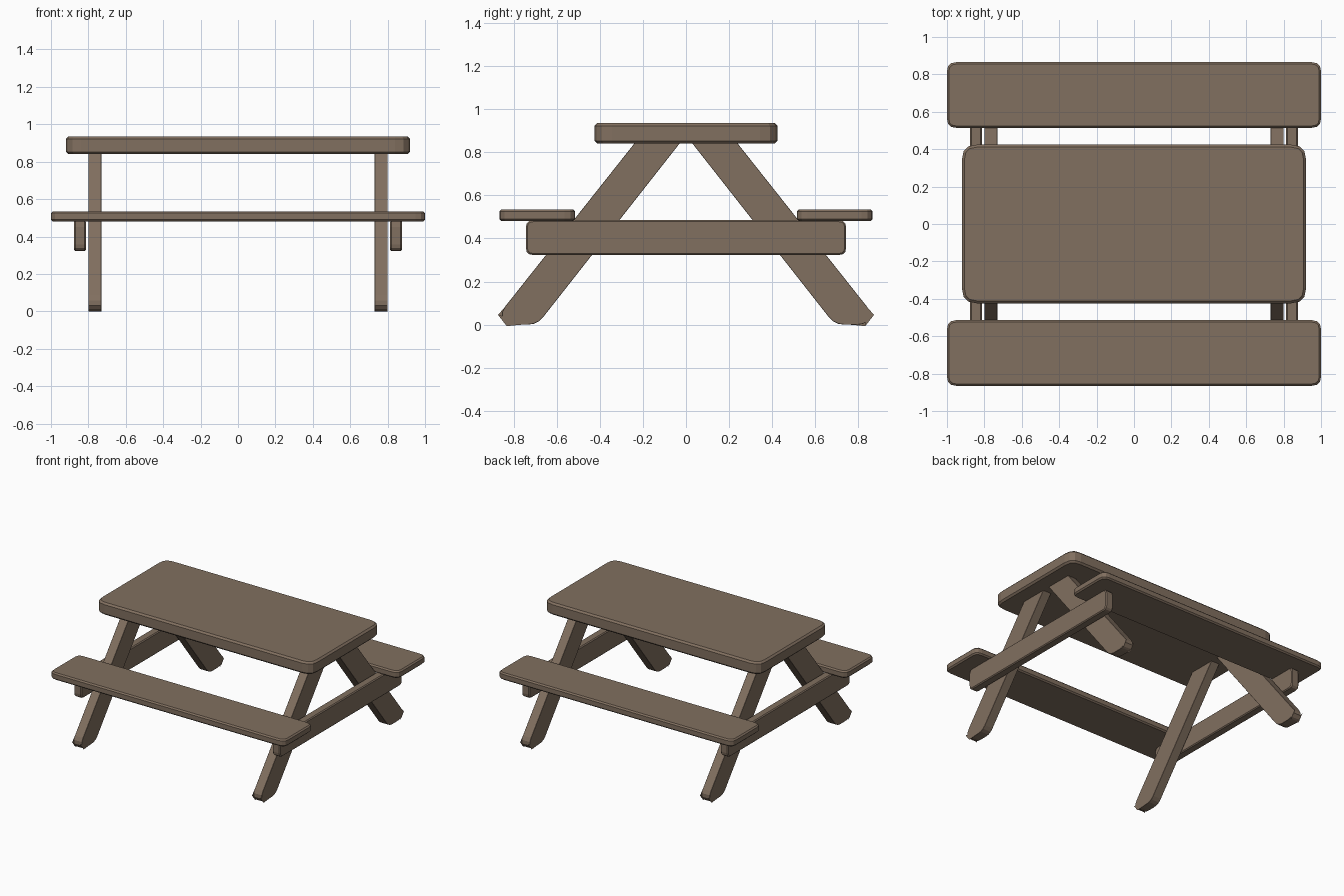
import bpy, bmesh
from mathutils import Vector

if "Cube" in bpy.data.objects:
    bpy.data.objects.remove(bpy.data.objects["Cube"])

wood = bpy.data.materials.new("wood")
wood.diffuse_color = (0.22, 0.16, 0.115, 1)
wood.use_nodes = True
wood.node_tree.nodes["Principled BSDF"].inputs["Base Color"].default_value = wood.diffuse_color


def rounded(corners):
    """Outline from (u, v, radius) corners, each rounded with three flat cuts."""
    out = []
    for i, (u, v, r) in enumerate(corners):
        c = Vector((u, v))
        if r == 0:
            out.append(c)
            continue
        a = c + (Vector(corners[i - 1][:2]) - c).normalized() * r
        b = c + (Vector(corners[(i + 1) % len(corners)][:2]) - c).normalized() * r
        for t in (0, 1 / 3, 2 / 3, 1):
            out.append(a * (1 - t) ** 2 + c * 2 * t * (1 - t) + b * t * t)
    return out


def plank(name, corners, lo, hi, axis, bevel):
    """Extrude an outline from lo to hi along x or z, with chamfered rims."""
    def place(p, d):
        return (d, p.x, p.y) if axis == 'x' else (p.x, p.y, d)
    bm = bmesh.new()
    face = bm.faces.new([bm.verts.new(place(p, lo)) for p in rounded(corners)])
    new = bmesh.ops.extrude_face_region(bm, geom=[face])['geom']
    step = Vector((hi - lo, 0, 0)) if axis == 'x' else Vector((0, 0, hi - lo))
    bmesh.ops.translate(bm, vec=step, verts=[g for g in new if isinstance(g, bmesh.types.BMVert)])
    bmesh.ops.recalc_face_normals(bm, faces=bm.faces[:])
    mesh = bpy.data.meshes.new(name)
    bm.to_mesh(mesh)
    bm.free()
    mesh.materials.append(wood)
    ob = bpy.data.objects.new(name, mesh)
    bpy.context.collection.objects.link(ob)
    mod = ob.modifiers.new("chamfer", 'BEVEL')
    mod.width, mod.segments = bevel, 1
    mod.limit_method, mod.angle_limit = 'ANGLE', 1.05
    return ob


def rect(u0, u1, v0, v1, r):
    return [(u0, v0, r), (u1, v0, r), (u1, v1, r), (u0, v1, r)]


# Table top
plank("table_top", rect(-0.92, 0.92, -0.424, 0.424, 0.08), 0.84, 0.935, 'z', 0.013)

# Benches
for s, side in ((-1, "front"), (1, "back")):
    y0, y1 = sorted((s * 0.514, s * 0.865))
    plank(side + "_bench", rect(-1, 1, y0, y1, 0.05), 0.48, 0.535, 'z', 0.01)

# End frames: a cross beam and two splayed legs on each side
for sx, end in ((-1, "left"), (1, "right")):
    x0, x1 = sorted((sx * 0.813, sx * 0.877))
    plank(end + "_cross_beam", rect(-0.743, 0.743, 0.323, 0.485, 0.035), x0, x1, 'x', 0.007)
    x0, x1 = sorted((sx * 0.73, sx * 0.80))
    for sy, side in ((-1, "front"), (1, "back")):
        outline = [(0.022, 0.85, 0), (0.232, 0.85, 0), (0.87, 0.045, 0.05),
                   (0.835, 0, 0.04), (0.69, 0, 0.045)]
        plank(f"{end}_{side}_leg", [(sy * y, z, r) for y, z, r in outline], x0, x1, 'x', 0.007)
